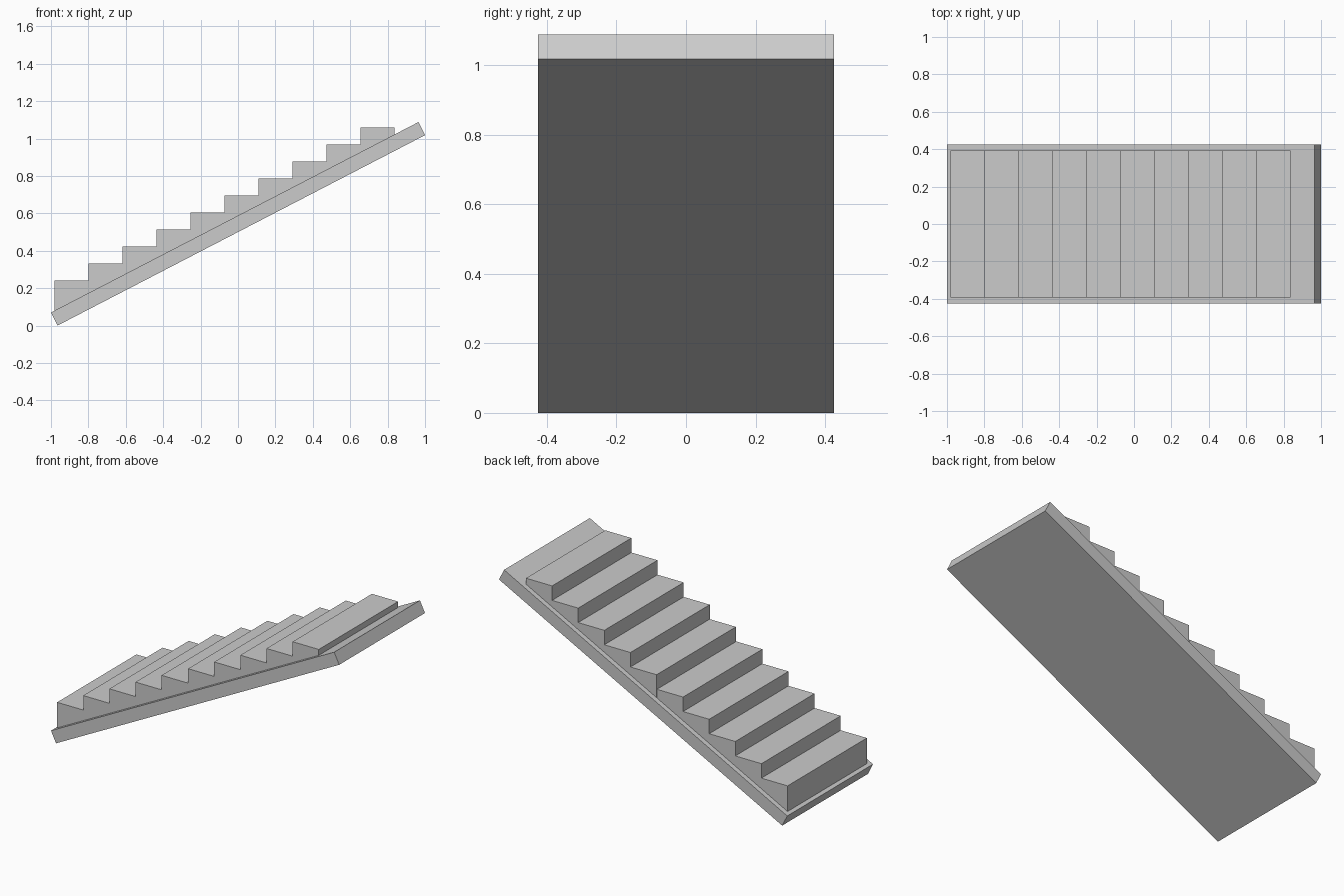
import bpy
import bmesh

cube = bpy.data.objects.get("Cube")
if cube:
    bpy.data.objects.remove(cube, do_unlink=True)

grey = bpy.data.materials.new("concrete_grey")
grey.use_nodes = True
colour = (0.6, 0.6, 0.6, 1)
grey.diffuse_color = colour
grey.node_tree.nodes["Principled BSDF"].inputs["Base Color"].default_value = colour


def extrude_profile(name, points, half_width):
    """Extrude an x-z profile symmetrically along y."""
    bm = bmesh.new()
    face = bm.faces.new([bm.verts.new((x, -half_width, z)) for x, z in points])
    result = bmesh.ops.extrude_face_region(bm, geom=[face])
    verts = [v for v in result["geom"] if isinstance(v, bmesh.types.BMVert)]
    bmesh.ops.translate(bm, verts=verts, vec=(0, 2 * half_width, 0))
    bmesh.ops.recalc_face_normals(bm, faces=bm.faces)
    mesh = bpy.data.meshes.new(name)
    bm.to_mesh(mesh)
    bm.free()
    mesh.materials.append(grey)
    obj = bpy.data.objects.new(name, mesh)
    bpy.context.collection.objects.link(obj)
    return obj


def slab_top(x):
    return 0.07 + (x + 1) * 0.518


# Sloping base slab
extrude_profile("sloping_slab", [(-1, 0.07), (-0.965, 0), (1, 1.018), (0.965, 1.088)], 0.425)

# Two flights of five steps, each resting on the slab
TREAD, RISE, STEPS = 0.1813, 0.0908, 5
for name, start, first_tread in (("lower_flight", -0.98, 0.241), ("upper_flight", -0.071, 0.695)):
    end = start + STEPS * TREAD
    profile = [(start, slab_top(start) - 0.01)]
    for i in range(STEPS):
        z = first_tread + i * RISE
        profile += [(start + i * TREAD, z), (start + (i + 1) * TREAD, z)]
    profile.append((end, slab_top(end) - 0.01))
    extrude_profile(name, profile, 0.393)
